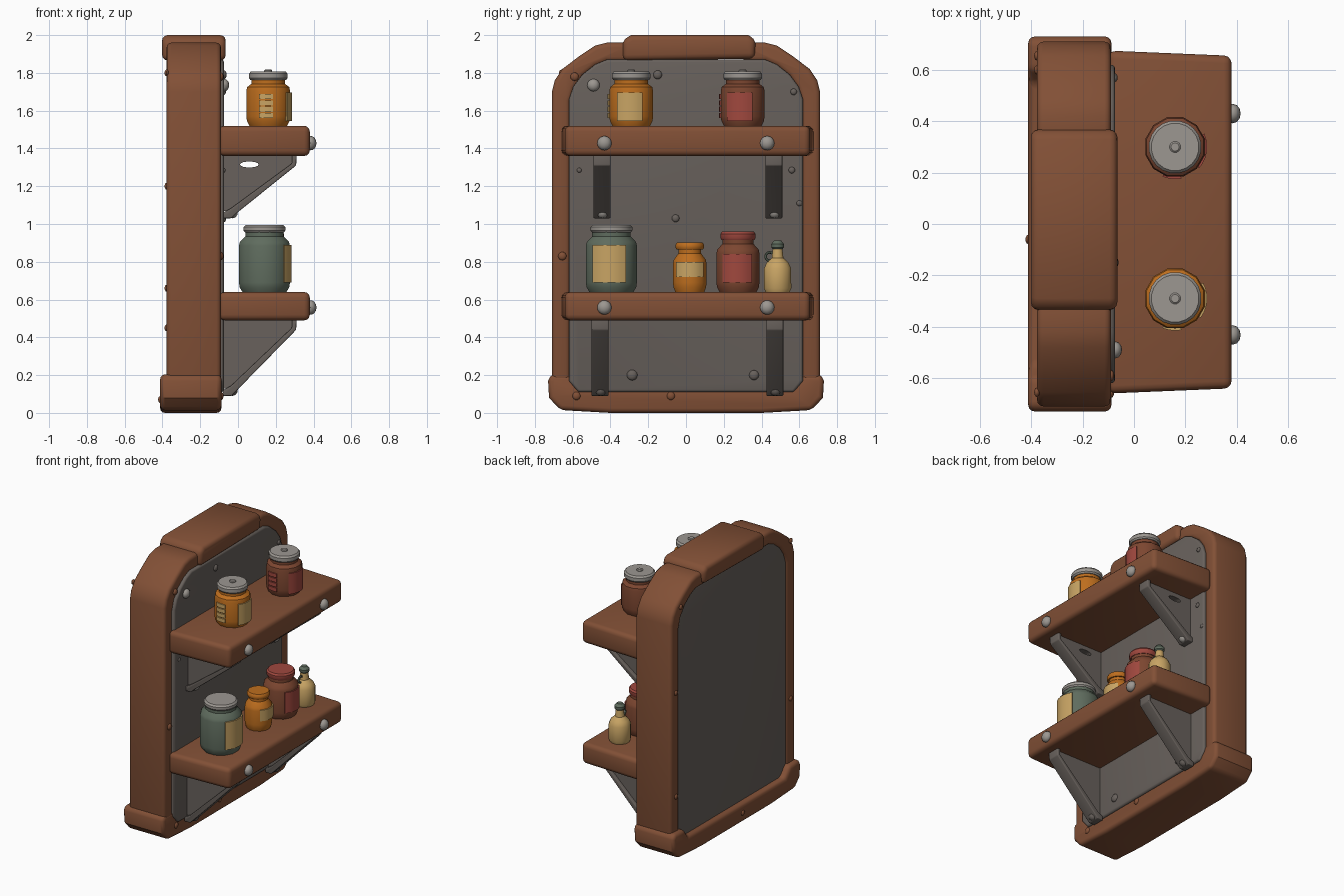
import bpy, bmesh, math
from mathutils import Vector, Matrix

if "Cube" in bpy.data.objects:
    bpy.data.objects.remove(bpy.data.objects["Cube"])


def material(name, r, g, b):
    m = bpy.data.materials.new(name)
    m.diffuse_color = [((c / 255 + 0.055) / 1.055) ** 2.4 for c in (r, g, b)] + [1]
    m.use_nodes = True
    m.node_tree.nodes["Principled BSDF"].inputs["Base Color"].default_value = m.diffuse_color
    return m


WOOD = material("brown wood", 130, 80, 54)
SLATE = material("slate grey", 104, 97, 92)
METAL = material("pale metal", 156, 151, 145)
AMBER = material("amber glass", 190, 110, 30)
CREAM = material("cream", 200, 164, 100)
RED = material("faded red", 160, 72, 62)
CLAY = material("clay brown", 124, 70, 48)
GREEN = material("grey green", 95, 108, 94)


def finish(bm, name, mat):
    bmesh.ops.recalc_face_normals(bm, faces=bm.faces)
    me = bpy.data.meshes.new(name)
    bm.to_mesh(me)
    bm.free()
    me.materials.append(mat)
    ob = bpy.data.objects.new(name, me)
    bpy.context.collection.objects.link(ob)
    return ob


def prism(name, pts, axis, a, b, mat, bevel=0.0, hole=None):
    """Extrude a 2D outline along an axis from a to b, with rounded edges."""
    place = {"x": lambda u, v, w: (w, u, v), "y": lambda u, v, w: (u, w, v),
             "z": lambda u, v, w: (u, v, w)}[axis]
    bm = bmesh.new()
    loops = [[bm.verts.new(place(u, v, a)) for u, v in loop] for loop in ([pts, hole] if hole else [pts])]
    if hole:
        edges = [bm.edges.new((l[i], l[i - 1])) for l in loops for i in range(len(l))]
        bmesh.ops.triangle_fill(bm, edges=edges, use_beauty=True)
    else:
        bm.faces.new(loops[0])
    ext = bmesh.ops.extrude_face_region(bm, geom=bm.faces[:], use_keep_orig=True)
    bmesh.ops.translate(bm, verts=[g for g in ext["geom"] if isinstance(g, bmesh.types.BMVert)],
                        vec=Vector(place(0, 0, b - a)))
    bmesh.ops.recalc_face_normals(bm, faces=bm.faces)
    if bevel:
        sharp = [e for e in bm.edges if e.calc_face_angle(0) > 0.7]
        bmesh.ops.bevel(bm, geom=sharp, offset=bevel, segments=3, profile=0.5,
                        affect="EDGES", clamp_overlap=True)
    return finish(bm, name, mat)


def lathe(name, x, y, profile, mat, n=12):
    """Closed solid of revolution from (radius, z) points."""
    bm = bmesh.new()
    rings = [[bm.verts.new((x + r * math.cos((i + .5) * math.tau / n),
                            y + r * math.sin((i + .5) * math.tau / n), z))
              for i in range(n)] for r, z in profile]
    for lo, hi in zip(rings, rings[1:]):
        for i in range(n):
            bm.faces.new((lo[i - 1], lo[i], hi[i], hi[i - 1]))
    bm.faces.new(rings[0])
    bm.faces.new(rings[-1])
    return finish(bm, name, mat)


def label(name, x, y, r, angle, half, z0, z1, mat):
    """Thin curved plate wrapped on a jar."""
    bm = bmesh.new()
    n, cols = 6, []
    for i in range(n + 1):
        t = angle + half * (2 * i / n - 1)
        cols.append([bm.verts.new((x + q * math.cos(t), y + q * math.sin(t), z))
                     for q, z in ((r - .004, z0), (r + .005, z0), (r + .005, z1), (r - .004, z1))])
    for p, q in zip(cols, cols[1:]):
        for k in range(4):
            bm.faces.new((p[k - 1], p[k], q[k], q[k - 1]))
    bm.faces.new(cols[0])
    bm.faces.new(cols[-1])
    finish(bm, name, mat)


def stud(name, x, y, z, r, mat, squash=(0.6, 1, 1)):
    bm = bmesh.new()
    bmesh.ops.create_uvsphere(bm, u_segments=12, v_segments=8, radius=r,
                              matrix=Matrix.Translation((x, y, z)) @ Matrix.Diagonal((*squash, 1)))
    finish(bm, name, mat)


# Back panel with rounded upper corners
half = [(.57, .11), (.62, .17), (.62, 1.66), (.595, 1.73), (.55, 1.79), (.48, 1.845), (.42, 1.87)]
prism("back_panel", half + [(-y, z) for y, z in reversed(half)], "x", -.367, -.074, SLATE, .014)

# Arched side posts, top block and base rail
post = [(.71, .1), (.71, 1.70), (.695, 1.76), (.655, 1.82), (.57, 1.885), (.48, 1.945), (.42, 1.96), (.3, 1.96),
        (.3, 1.86), (.42, 1.86), (.48, 1.835), (.545, 1.785), (.59, 1.72), (.612, 1.65), (.612, .1)]
for side, s in (("left", -1), ("right", 1)):
    prism(side + "_post", [(s * y, z) for y, z in post], "x", -.378, -.09, WOOD, .025)
prism("top_block", [(-.335, 1.865), (-.335, 1.975), (-.29, 2.0), (.33, 2.0), (.37, 1.975), (.365, 1.875)],
      "x", -.402, -.065, WOOD, .03)
foot = [(.60, .2), (.715, .205), (.73, .17), (.725, .08), (.665, .015)]
prism("base_rail", [(-.55, .13), (.55, .13)] + foot + [(.4, 0), (-.4, 0)]
      + [(-y, z) for y, z in reversed(foot)], "x", -.412, -.088, WOOD, .025)

# Shelves, brackets and their bolts
for level, zb, zt, d, ys in (("upper", 1.36, 1.52, .33, (-.445, .465)),
                             ("lower", .49, .64, .40, (-.455, .47))):
    prism(level + "_shelf", [(-.1, -.66), (.38, -.64), (.38, .655), (-.1, .675)], "z", zb, zt, WOOD, .03)
    hole = None
    if level == "upper":
        hole = [(.06 + .05 * math.cos(i * math.tau / 14), 1.315 + .016 * math.sin(i * math.tau / 14))
                for i in range(14)]
    for side, y in zip(("left", "right"), ys):
        tag = f"{level}_{side}_"
        prism(tag + "bracket_web", [(-.08, zb + .01), (.295, zb + .01), (.295, zb - .045),
                                    (-.02, zb - d + .04), (-.08, zb - d + .04)],
              "y", y - .022, y + .022, SLATE, 0, hole)
        prism(tag + "bracket_strap", [(.285, zb + .01), (.31, zb + .01), (.308, zb - .05), (-.01, zb - d + .025),
                                      (-.035, zb - d), (-.08, zb - d), (-.08, zb - d + .03),
                                      (-.035, zb - d + .055), (.285, zb - .04)],
              "y", y - .045, y + .045, SLATE, .006)
        stud(tag + "bracket_bolt", -.03, y + .003, zb - d + .032, .032, METAL if level == "upper" else SLATE, (.9, 1, 1))
        stud(tag + "shelf_bolt", .385, -.432 if side == "left" else .43, zb + .068, .038, METAL, (.8, 1, 1))

# Nails on the panel and frame
stud("large_panel_nail", -.073, -.49, 1.735, .033, METAL, (.8, 1, 1))
for y, z, r in ((-.15, 1.79, .023), (.57, 1.70, .017), (-.285, .2, .028), (.36, .2, .026),
                (-.055, 1.03, .02), (.56, 1.285, .017), (.6, 1.11, .015), (-.565, 1.285, .013)):
    stud("panel_nail", -.074, y, z, r, SLATE)
for y, z in ((-.59, 1.78), (-.655, .83), (-.58, .09), (-.08, .09)):
    stud("frame_nail", -.09, y, z, .022, WOOD)
for y, z in ((-.655, 1.8), (.655, 1.2), (-.655, .66), (.655, .45), (-.06, .07), (.6, 1.8)):
    stud("back_nail", -.378 if z > .2 else -.412, y, z, .018, WOOD)


def jar(name, x, y, z, r, body_h, neck, lid_z, top, lid_r, mat, lid_mat):
    """Chamfered jar body with a rounded lid."""
    lathe(name + "_body", x, y, [(r * .84, z - .005), (r * .97, z + .025), (r, z + .05), (r, body_h - .02),
                                 (r * .96, body_h), (neck, lid_z - .02), (neck, lid_z + .01)], mat)
    lathe(name + "_lid", x, y, [(lid_r * .93, lid_z), (lid_r, lid_z + .01), (lid_r, top - .012),
                                (lid_r * .9, top)], lid_mat, 20)


# Upper shelf jars, each with a front label and a striped side label
for name, y, mat, tag in (("amber_jar", -.29, AMBER, CREAM), ("clay_jar", .30, CLAY, RED)):
    jar(name, .16, y, 1.52, .12, 1.725, .092, 1.762, 1.808, .103, mat, METAL)
    lathe(name + "_lid_button", .16, y, [(.022, 1.80), (.022, 1.813), (.016, 1.818)], METAL)
    label(name + "_front_label", .16, y, .12, -.07 if y < 0 else -.15, .58, 1.545, 1.695, tag)
    for k in range(4):
        label(name + "_side_stripe", .16, y, .12, -math.pi / 2 - .1, .3, 1.56 + k * .034, 1.587 + k * .034, tag)

# Lower shelf jars
jar("green_jar", .14, -.395, .64, .14, .905, .105, .955, .995, .112, GREEN, METAL)
label("green_jar_label", .14, -.395, .14, -.1, .66, .69, .89, CREAM)
jar("small_amber_jar", .15, .02, .64, .092, .81, .062, .865, .902, .076, AMBER, AMBER)
label("small_amber_label", .15, .02, .092, 0, .85, .72, .80, CREAM)
jar("red_lidded_jar", .15, .275, .64, .118, .865, .085, .915, .96, .094, CLAY, RED)
label("red_lidded_label", .15, .275, .118, -.04, .7, .69, .84, RED)

# Cream bottle with stopper and loop handle
bx, by = .19, .485
lathe("cream_bottle", bx, by, [(.064, .635), (.075, .66), (.074, .765), (.06, .795), (.032, .82), (.026, .87)], CREAM)
lathe("bottle_stopper", bx, by, [(.02, .86), (.034, .875), (.035, .893), (.02, .912)], GREEN)
bpy.ops.mesh.primitive_torus_add(location=(bx, by - .042, .828), rotation=(0, math.pi / 2, 0), major_radius=.022,
                                 minor_radius=.007, major_segments=14, minor_segments=6)
handle = bpy.context.object
handle.name = "bottle_handle"
handle.data.materials.append(GREEN)

# Smooth shading with crisp edges
for ob in bpy.data.objects:
    ob.select_set(True)
bpy.context.view_layer.objects.active = handle
bpy.ops.object.shade_smooth_by_angle(angle=math.radians(35))
